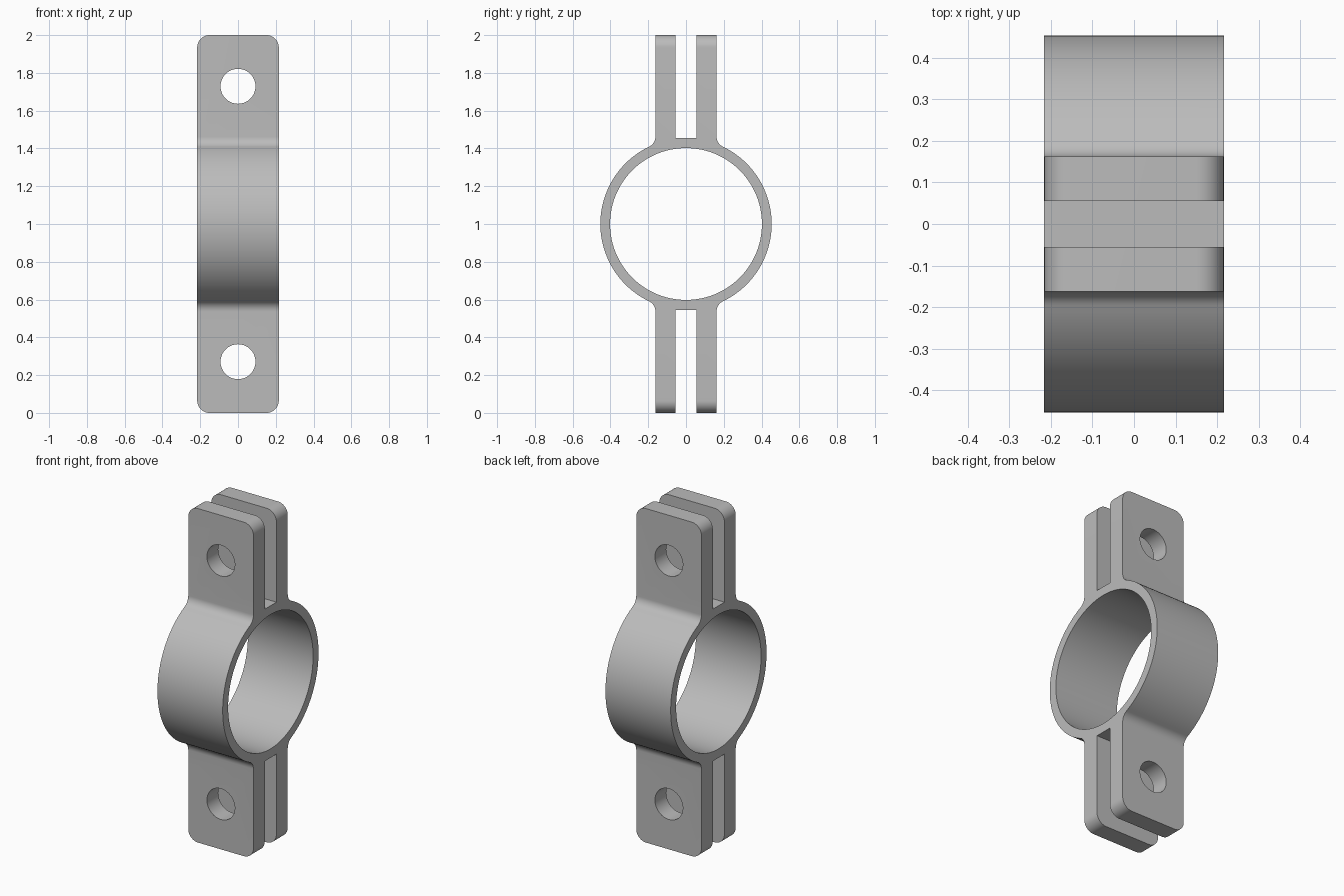
import bpy
import bmesh
from math import cos, sin, pi, sqrt, atan2
from mathutils import Matrix

cube = bpy.data.objects.get("Cube")
if cube:
    bpy.data.objects.remove(cube, do_unlink=True)

INNER, OUTER = 0.402, 0.4535        # ring radii
SLOT, FLANGE = 0.055, 0.162         # inner and outer faces of the lugs
FILLET, CORNER = 0.06, 0.065
HALF_WIDTH = 0.216
BOLT_Z, BOLT_R = 0.729, 0.0925


def arc(cx, cy, r, start, end, steps):
    return [(cx + r * cos(start + (end - start) * i / steps),
             cy + r * sin(start + (end - start) * i / steps)) for i in range(steps + 1)]


def circle(cx, cy, r, steps):
    return arc(cx, cy, r, 0, 2 * pi, steps)[:-1]


def extruded(name, loops, half_depth, matrix):
    """Solid from closed 2D loops; inner loops become holes."""
    curve = bpy.data.curves.new(name, 'CURVE')
    curve.dimensions = '2D'
    curve.fill_mode = 'BOTH'
    curve.extrude = half_depth
    for loop in loops:
        spline = curve.splines.new('POLY')
        spline.points.add(len(loop) - 1)
        for point, (u, v) in zip(spline.points, loop):
            point.co = (u, v, 0, 1)
        spline.use_cyclic_u = True
    temp = bpy.data.objects.new(name + "_outline", curve)
    bpy.context.collection.objects.link(temp)
    graph = bpy.context.evaluated_depsgraph_get()
    mesh = bpy.data.meshes.new_from_object(temp.evaluated_get(graph))
    bpy.data.objects.remove(temp, do_unlink=True)
    bm = bmesh.new()
    bm.from_mesh(mesh)
    bmesh.ops.remove_doubles(bm, verts=bm.verts, dist=1e-5)
    bmesh.ops.transform(bm, matrix=matrix, verts=bm.verts)
    bmesh.ops.recalc_face_normals(bm, faces=bm.faces)
    bm.to_mesh(mesh)
    bm.free()
    obj = bpy.data.objects.new(name, mesh)
    bpy.context.collection.objects.link(obj)
    return obj


# Side profile: one quarter with lug, fillet and ring, then mirrored
fy = FLANGE + FILLET
fz = sqrt((OUTER + FILLET) ** 2 - fy ** 2)
meet = atan2(fz, fy)
quarter = [(SLOT, 0.455), (SLOT, 1.1), (FLANGE, 1.1)]
quarter += arc(fy, fz, FILLET, pi, pi + meet, 10)
quarter += arc(0, 0, OUTER, meet, 0, 32)[1:]
half = quarter + [(y, -z) for y, z in reversed(quarter[:-1])]
outline = half + [(-y, z) for y, z in reversed(half)]
lift = Matrix.Translation((0, 0, 1))
side_on = Matrix(((0, 0, 1), (1, 0, 0), (0, 1, 0))).to_4x4()
clamp = extruded("pipe_clamp", [outline, circle(0, 0, INNER, 128)], 0.3, lift @ side_on)

# Front silhouette: rounded strip with two bolt holes
strip = []
for i, (sx, sz) in enumerate([(1, 1), (-1, 1), (-1, -1), (1, -1)]):
    strip += arc(sx * (HALF_WIDTH - CORNER), sz * (1 - CORNER), CORNER,
                 i * pi / 2, (i + 1) * pi / 2, 12)
holes = [circle(0, s * BOLT_Z, BOLT_R, 48) for s in (1, -1)]
trim = extruded("front_trim", [strip] + holes, 0.6, lift @ Matrix.Rotation(pi / 2, 4, 'X'))
trim.hide_render = True

# Keep only what both shapes share
cut = clamp.modifiers.new("trim", 'BOOLEAN')
cut.operation = 'INTERSECT'
cut.solver = 'EXACT'
cut.object = trim
bpy.ops.object.select_all(action='DESELECT')
bpy.context.view_layer.objects.active = clamp
clamp.select_set(True)
bpy.ops.object.modifier_apply(modifier=cut.name)
bpy.data.objects.remove(trim, do_unlink=True)

# Plain grey metal
grey = bpy.data.materials.new("grey_metal")
grey.use_nodes = True
colour = (0.5, 0.5, 0.5, 1)
grey.diffuse_color = colour
grey.node_tree.nodes["Principled BSDF"].inputs["Base Color"].default_value = colour
clamp.data.materials.clear()
clamp.data.materials.append(grey)
bpy.ops.object.shade_smooth_by_angle(angle=pi / 6)
